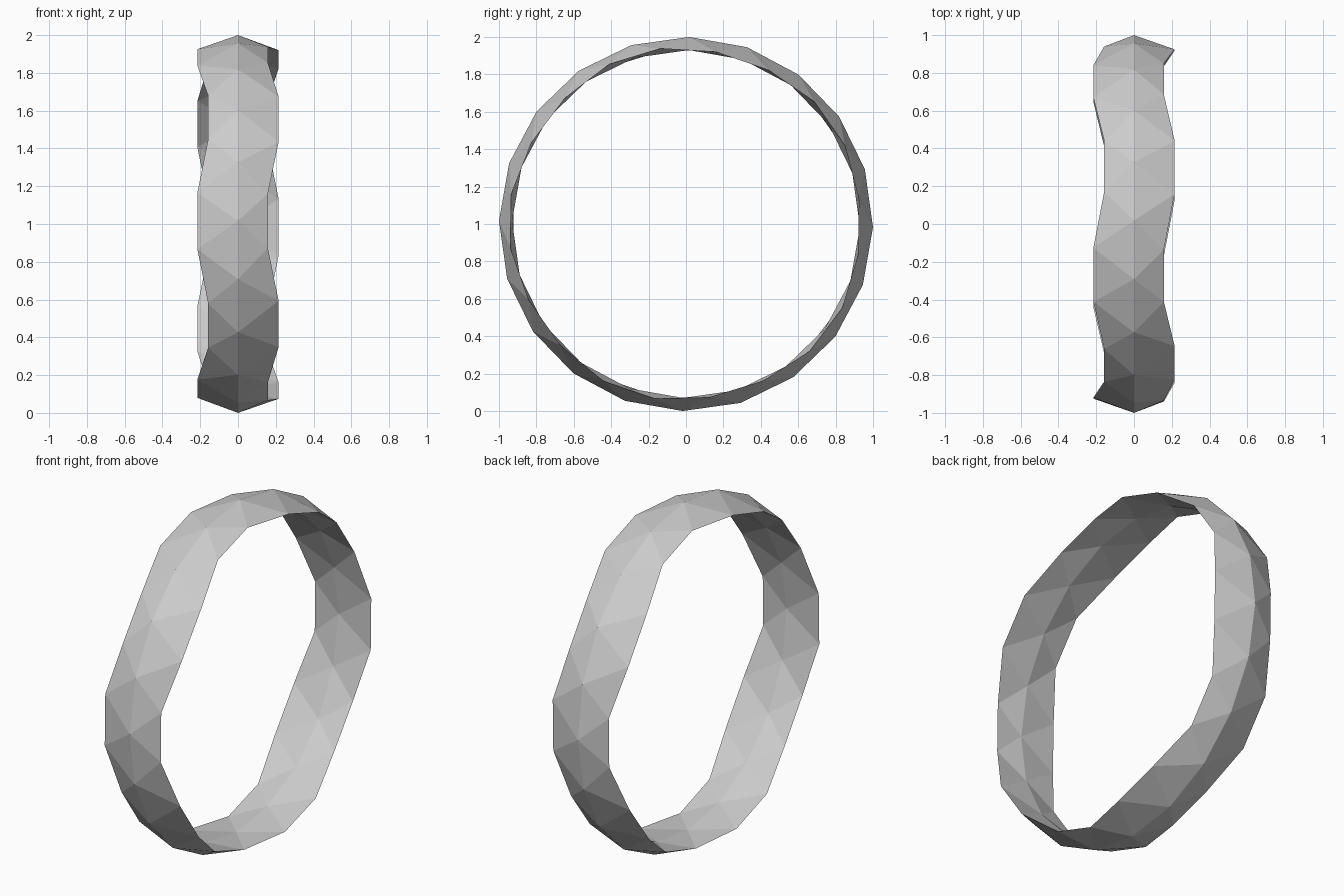
import bpy, bmesh
from math import sin, cos, radians

cube = bpy.data.objects.get("Cube")
if cube:
    bpy.data.objects.remove(cube, do_unlink=True)

SEGMENTS = 20
STEP = 360 / SEGMENTS
PHASE = 1.0

# Plain grey material
grey = bpy.data.materials.new("light_grey")
grey.use_nodes = True
colour = (0.6, 0.6, 0.6, 1)
grey.diffuse_color = colour
grey.node_tree.nodes["Principled BSDF"].inputs["Base Color"].default_value = colour

bm = bmesh.new()


def ring_point(x, radius, degrees):
    """Place a point around the x axis, starting at the front and rising."""
    a = radians(degrees + PHASE)
    return bm.verts.new((x, -radius * cos(a), 1 + radius * sin(a)))


def ridge(radius):
    """Middle ring of points."""
    return [ring_point(0, radius, i * STEP) for i in range(SEGMENTS)]


def rim(side, offset):
    """Wavy rim: a wide pair, then a narrow pair, five times round."""
    verts = []
    for k in range(5):
        centre = offset + 72 * k
        for x, radius, angle in ((0.215, 0.934, -9.2), (0.215, 0.934, 9.2),
                                 (0.158, 0.948, 27.3), (0.158, 0.948, 44.7)):
            verts.append(ring_point(side * x, radius, centre + angle))
    return verts


# Outer crest and shallow inner wall, both meeting the sharp rims
outer, inner = ridge(1.0), ridge(0.93)

# Triangle strips from both middles to each rim, the rims half a wave apart
for side, offset, shift in ((-1, 0, 0), (1, 36, 2)):
    edge = rim(side, offset)
    for i in range(SEGMENTS):
        n = (i + 1) % SEGMENTS
        j = (i + shift) % SEGMENTS
        k = (j + 1) % SEGMENTS
        for middle in (outer, inner):
            bm.faces.new((middle[j], edge[i], edge[n]))
            bm.faces.new((middle[j], edge[n], middle[k]))

bmesh.ops.recalc_face_normals(bm, faces=bm.faces)

mesh = bpy.data.meshes.new("faceted_ring")
bm.to_mesh(mesh)
bm.free()
mesh.materials.append(grey)
ring = bpy.data.objects.new("faceted_ring", mesh)
bpy.context.collection.objects.link(ring)
